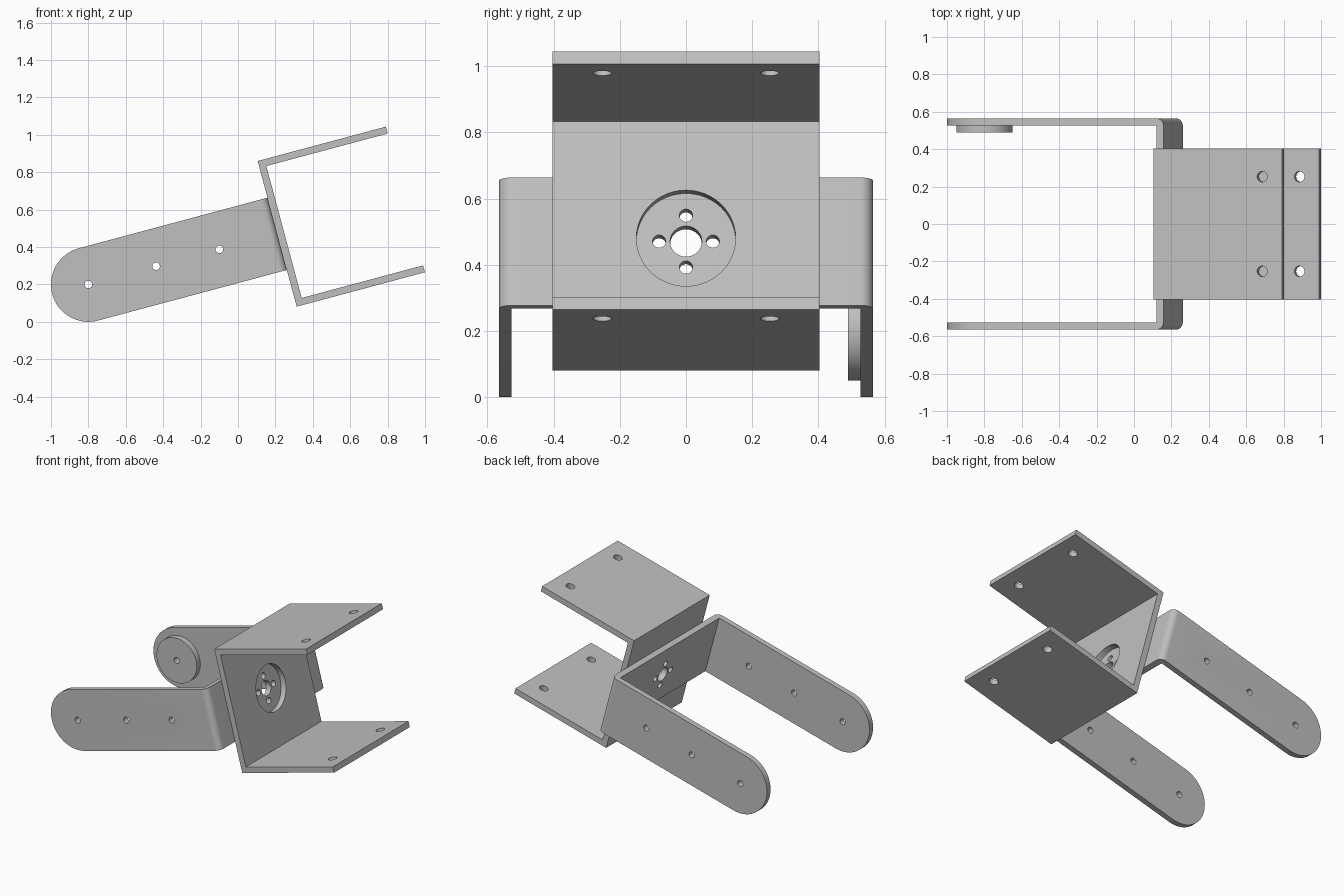
import bpy, bmesh
from math import sin, cos, pi, radians
from mathutils import Matrix, Vector

cube = bpy.data.objects.get("Cube")
if cube:
    bpy.data.objects.remove(cube, do_unlink=True)

T = 0.038        # sheet thickness
WEB = 1.045      # plane where the two brackets meet
ARM_Y = 0.565    # outer half width of the arm bracket
ARM_R = 0.2      # half height of the arms
HALF = 0.403     # half size of the box bracket
TIP = 1.755      # free edge of the flanges
AXES = {"x": Vector((1, 0, 0)), "y": Vector((0, 1, 0)), "z": Vector((0, 0, 1))}

gray = bpy.data.materials.new("gray metal")
gray.use_nodes = True
gray.diffuse_color = (0.53, 0.53, 0.53, 1)
gray.node_tree.nodes["Principled BSDF"].inputs["Base Color"].default_value = gray.diffuse_color


def prism(name, outline, axis, low, high):
    """Extrude a 2D outline along an axis."""
    place = {"x": lambda a, b: (low, a, b),
             "y": lambda a, b: (a, low, b),
             "z": lambda a, b: (a, b, low)}[axis]
    bm = bmesh.new()
    face = bm.faces.new([bm.verts.new(place(a, b)) for a, b in outline])
    out = bmesh.ops.extrude_face_region(bm, geom=[face])
    moved = [v for v in out["geom"] if isinstance(v, bmesh.types.BMVert)]
    bmesh.ops.translate(bm, verts=moved, vec=AXES[axis] * (high - low))
    bmesh.ops.recalc_face_normals(bm, faces=bm.faces)
    mesh = bpy.data.meshes.new(name)
    bm.to_mesh(mesh)
    bm.free()
    obj = bpy.data.objects.new(name, mesh)
    bpy.context.collection.objects.link(obj)
    mesh.materials.append(gray)
    return obj


def arc(cx, cy, r, start, end, steps):
    return [(cx + r * cos(start + (end - start) * i / steps),
             cy + r * sin(start + (end - start) * i / steps)) for i in range(steps + 1)]


def cylinder(name, axis, a, b, r, low, high, sides=32):
    return prism(name, arc(a, b, r, 0, 2 * pi, sides)[:-1], axis, low, high)


def combine(obj, tools, operation="DIFFERENCE"):
    """Apply boolean tools and remove them."""
    for tool in tools:
        mod = obj.modifiers.new("cut", "BOOLEAN")
        mod.operation, mod.solver, mod.object = operation, "EXACT", tool
        bpy.context.view_layer.update()
        graph = bpy.context.evaluated_depsgraph_get()
        mesh = bpy.data.meshes.new_from_object(obj.evaluated_get(graph))
        obj.modifiers.clear()
        obj.data = mesh
        bpy.data.objects.remove(tool, do_unlink=True)


# Arm bracket: bent strip with rounded outer bends and rounded ends
R = 0.04
strip = [(-0.3, -ARM_Y)]
strip += arc(WEB - R, -ARM_Y + R, R, -pi / 2, 0, 8)
strip += arc(WEB - R, ARM_Y - R, R, 0, pi / 2, 8)
strip += [(-0.3, ARM_Y), (-0.3, ARM_Y - T), (WEB - T, ARM_Y - T),
          (WEB - T, -ARM_Y + T), (-0.3, -ARM_Y + T)]
arms = prism("arm_bracket", strip, "z", -0.3, 0.3)
side = arc(0, 0, ARM_R, pi / 2, 3 * pi / 2, 32) + [(1.2, -ARM_R), (1.2, ARM_R)]
combine(arms, [prism("side_shape", side, "y", -1, 1)], "INTERSECT")

# Holes through both arms, and the hub pattern in the web
holes = [cylinder("arm_hole", "y", u, 0, 0.02, -1, 1, 24) for u in (0, 0.375, 0.725)]
holes.append(cylinder("hub_hole", "x", 0, 0, 0.048, 0.9, 1.2))
for i in range(4):
    holes.append(cylinder("hub_screw_hole", "x", 0.081 * cos(i * pi / 2),
                          0.081 * sin(i * pi / 2), 0.02, 0.9, 1.2, 24))
combine(arms, holes)

# Pivot disc inside the back arm
disc = cylinder("pivot_disc", "y", 0, 0, 0.15, ARM_Y - 2 * T, ARM_Y - T, 64)
combine(disc, [cylinder("disc_hole", "y", 0, 0, 0.02, 0, 1, 24)])

# Box bracket: sharp channel with a round opening and flange holes
channel = [(WEB, -HALF), (TIP, -HALF), (TIP, T - HALF), (WEB + T, T - HALF),
           (WEB + T, HALF - T), (TIP, HALF - T), (TIP, HALF), (WEB, HALF)]
box = prism("box_bracket", channel, "y", -HALF, HALF)
holes = [cylinder("flange_hole", "z", 1.646, y, 0.028, -1, 1, 24) for y in (-0.253, 0.253)]
holes.append(cylinder("web_opening", "x", 0, 0, 0.15, 1, 1.2, 48))
combine(box, holes)

# Tilt everything about the pivot and shade
tilt = Matrix.Translation((-0.8, 0, 0.2)) @ Matrix.Rotation(radians(-15), 4, "Y")
bpy.ops.object.select_all(action="DESELECT")
for obj in (arms, disc, box):
    obj.data.transform(tilt)
    obj.select_set(True)
bpy.context.view_layer.objects.active = arms
bpy.ops.object.shade_smooth_by_angle(angle=radians(30))
